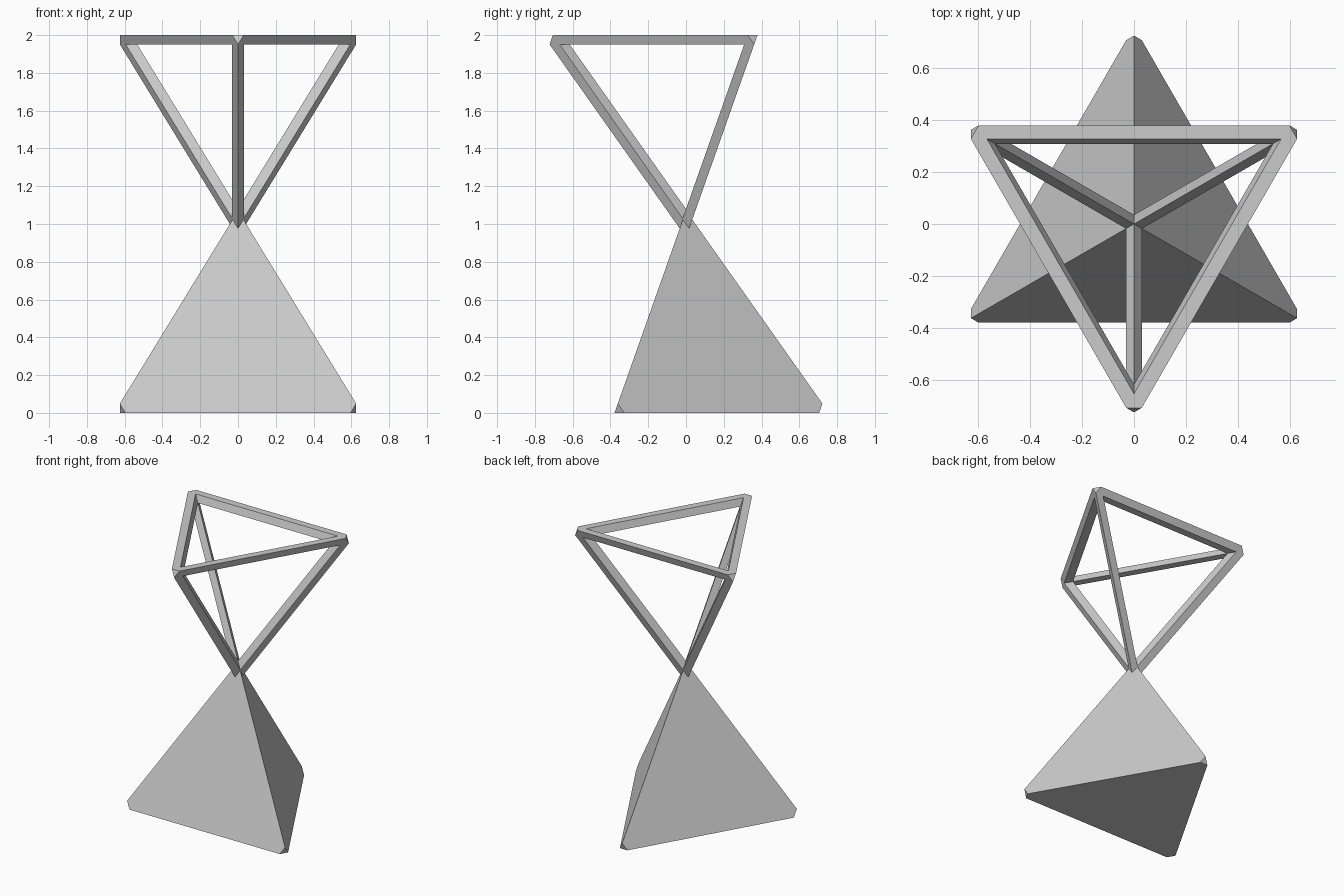
import bpy
import bmesh
from itertools import combinations, permutations
from mathutils import Vector

cube = bpy.data.objects.get("Cube")
if cube:
    bpy.data.objects.remove(cube, do_unlink=True)

RADIUS = 0.757                 # base corner distance from the axis
HEIGHT = RADIUS * 2 ** 0.5     # regular tetrahedron
TRIM = 0.0457                  # part of each edge cut off at a corner
BAR = 0.05 / HEIGHT            # bar thickness as a part of the height

grey = bpy.data.materials.new("plain grey")
grey.use_nodes = True
colour = (0.6, 0.6, 0.6, 1)
grey.diffuse_color = colour
grey.node_tree.nodes["Principled BSDF"].inputs["Base Color"].default_value = colour

# Corners of the tetrahedron standing on the ground
side = RADIUS * 3 ** 0.5 / 2
standing = [Vector((0, RADIUS, 0)), Vector((-side, -RADIUS / 2, 0)),
            Vector((side, -RADIUS / 2, 0)), Vector((0, 0, HEIGHT))]
# The same tetrahedron mirrored through the meeting point
hanging = [Vector((0, 0, 2)) - c for c in standing]


def trimmed(corners, v, u):
    """Point on edge v-u where corner v is cut off."""
    return corners[v].lerp(corners[u], TRIM)


def inset(corners, v, others):
    """Corner v moved inwards from the faces opposite the other corners."""
    return corners[v] + sum(((corners[o] - corners[v]) * BAR for o in others), Vector())


def build(name, polygons):
    bm = bmesh.new()
    for points in polygons:
        bm.faces.new([bm.verts.new(p) for p in points])
    bmesh.ops.remove_doubles(bm, verts=bm.verts, dist=1e-5)
    bmesh.ops.recalc_face_normals(bm, faces=bm.faces)
    mesh = bpy.data.meshes.new(name)
    bm.to_mesh(mesh)
    bm.free()
    mesh.materials.append(grey)
    bpy.context.collection.objects.link(bpy.data.objects.new(name, mesh))


def corner_caps(corners):
    return [[trimmed(corners, v, u) for u in range(4) if u != v] for v in range(4)]


# Solid lower tetrahedron with cut corners
polygons = corner_caps(standing)
for a, b, c in combinations(range(4), 3):
    polygons.append([trimmed(standing, v, u) for v, u in
                     ((a, c), (a, b), (b, a), (b, c), (c, b), (c, a))])
build("solid_tetrahedron", polygons)

# Open upper tetrahedron made of bars
polygons = corner_caps(hanging)
for face in combinations(range(4), 3):
    def window(v):
        return inset(hanging, v, [o for o in face if o != v])

    def inner(v):
        return inset(hanging, v, [o for o in range(4) if o != v])

    for u, v in combinations(face, 2):
        # outer side of the bar, then the wall of its window
        polygons.append([trimmed(hanging, u, v), trimmed(hanging, v, u), window(v), window(u)])
        polygons.append([window(u), window(v), inner(v), inner(u)])
    for v in face:
        u, w = [o for o in face if o != v]
        polygons.append([trimmed(hanging, v, u), trimmed(hanging, v, w), window(v)])
build("frame_tetrahedron", polygons)
